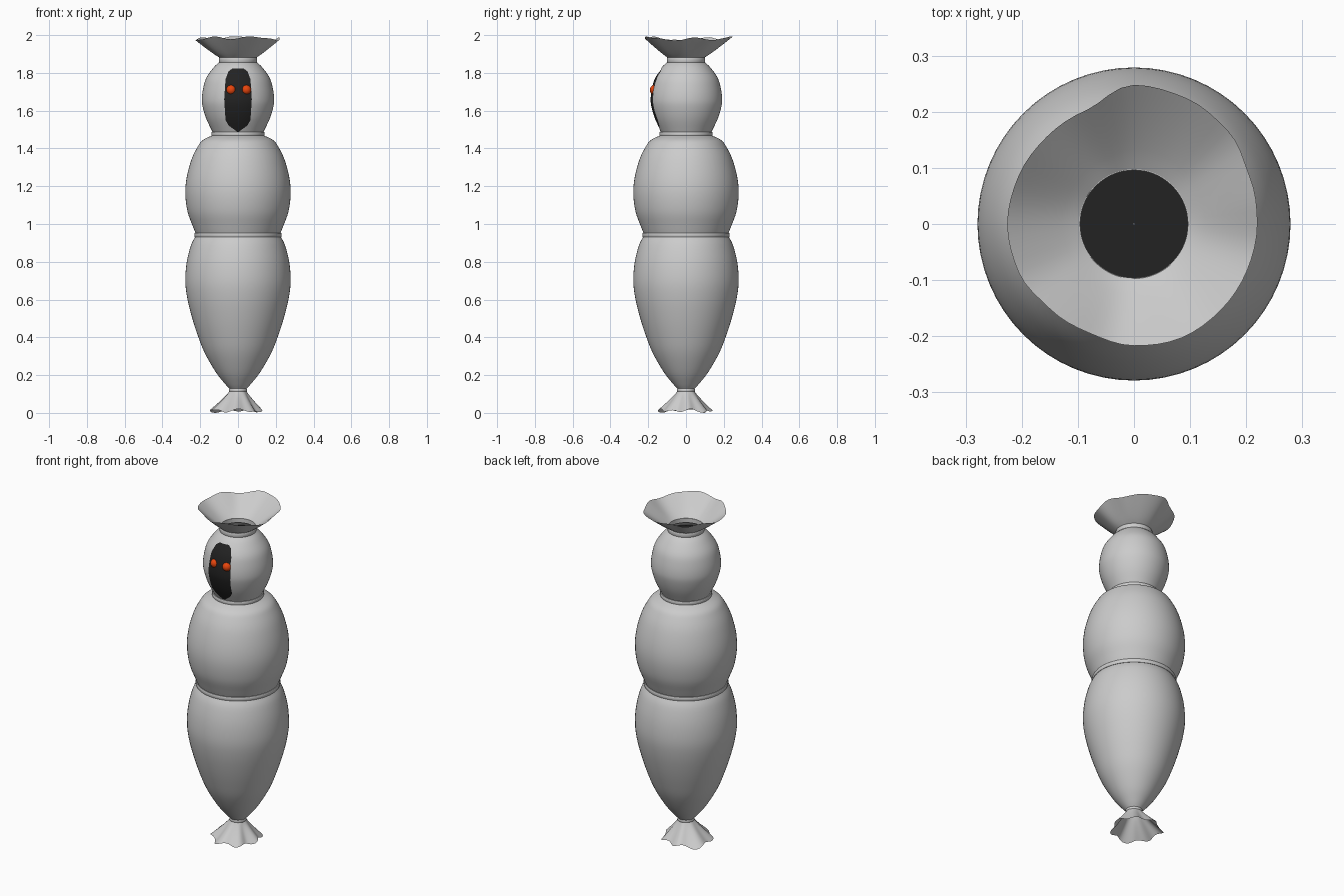
import bpy, bmesh
from math import sin, cos, pi, tau
from mathutils import Vector

if "Cube" in bpy.data.objects:
    bpy.data.objects.remove(bpy.data.objects["Cube"])

SEG = 64


def material(name, color):
    m = bpy.data.materials.new(name)
    m.diffuse_color = (*color, 1)
    m.use_nodes = True
    m.node_tree.nodes["Principled BSDF"].inputs["Base Color"].default_value = m.diffuse_color
    return m


dark = material("shadow", (0.016, 0.016, 0.016))
glow = material("eye_red", (0.8, 0.06, 0.004))


def smooth_path(pts, steps=5):
    """Catmull-Rom through (radius, z) points."""
    p = [Vector(q) for q in pts]
    p = [2 * p[0] - p[1]] + p + [2 * p[-1] - p[-2]]
    out = []
    for a, b, c, d in zip(p, p[1:], p[2:], p[3:]):
        for i in range(steps):
            t = i / steps
            out.append(0.5 * (2 * b + (c - a) * t + (2 * a - 5 * b + 4 * c - d) * t * t
                              + (3 * b - a - 3 * c + d) * t ** 3))
    return out + [p[-2]]


def lathe(rows, closed=False):
    """bmesh from rows of (r, z), or of functions angle -> (r, z)."""
    bm = bmesh.new()
    rings = []
    for row in rows:
        ring = []
        for i in range(SEG):
            a = tau * i / SEG
            r, z = row(a) if callable(row) else row
            ring.append(bm.verts.new((r * cos(a), r * sin(a), z)))
        rings.append(ring)
    pairs = list(zip(rings, rings[1:]))
    if closed:
        pairs.append((rings[-1], rings[0]))
    for lo, hi in pairs:
        for i in range(SEG):
            j = (i + 1) % SEG
            bm.faces.new((lo[i], lo[j], hi[j], hi[i]))
    return bm


def finish(name, bm, mat=None, angle=40):
    me = bpy.data.meshes.new(name)
    bm.to_mesh(me)
    bm.free()
    ob = bpy.data.objects.new(name, me)
    bpy.context.collection.objects.link(ob)
    if mat:
        me.materials.append(mat)
    bpy.ops.object.select_all(action='DESELECT')
    ob.select_set(True)
    bpy.context.view_layer.objects.active = ob
    bpy.ops.object.shade_smooth_by_angle(angle=angle * pi / 180)
    return ob


# Wrapped legs and torso
finish("lower_wrap", lathe(smooth_path([(.042, .125), (.07, .155), (.117, .215), (.175, .315), (.213, .41),
                                        (.245, .51), (.269, .61), (.279, .7), (.271, .8), (.248, .89),
                                        (.222, .94)], 4)))
finish("upper_wrap", lathe(smooth_path([(.222, .945), (.24, .99), (.267, 1.065), (.279, 1.16), (.271, 1.25),
                                        (.245, 1.345), (.213, 1.41), (.185, 1.445), (.13, 1.472)], 4)))

# Hood with a face opening cut through the front
bm = lathe(smooth_path([(.132, 1.482), (.167, 1.555), (.187, 1.62), (.191, 1.665), (.184, 1.72),
                        (.167, 1.775), (.128, 1.83), (.097, 1.858)], 4))
opening = [(0, 1.485), (.05, 1.522), (.066, 1.55), (.073, 1.66), (.066, 1.767), (.05, 1.808), (.03, 1.823)]
opening += [(-x, z) for x, z in reversed(opening[1:])]
sides = [((x0, z0), (z1 - z0, x0 - x1))
         for (x0, z0), (x1, z1) in zip(opening, opening[1:] + opening[:1])]


def inside(f):
    c = f.calc_center_median()
    return c.y < 0 and all((c.x - p[0]) * n[0] + (c.z - p[1]) * n[1] < 0 for p, n in sides)


for p, n in sides:
    front = [f for f in bm.faces if f.calc_center_median().y < -.05 and abs(f.calc_center_median().x) < .11]
    geom = front + list({e for f in front for e in f.edges}) + list({v for f in front for v in f.verts})
    bmesh.ops.bisect_plane(bm, geom=geom, dist=1e-5, plane_co=(p[0], 0, p[1]), plane_no=(n[0], 0, n[1]))
bmesh.ops.delete(bm, geom=[f for f in bm.faces if inside(f)], context='FACES')
finish("hood", bm)

# Dark head inside the hood, with a flat top seen down the neck
finish("inner_head", lathe(smooth_path([(.128, 1.482), (.163, 1.555), (.183, 1.62), (.187, 1.665),
                                        (.18, 1.72), (.162, 1.775), (.123, 1.829)]) + [(.001, 1.831)]), dark)

# Glowing eyes
for name, x in (("eye_left", -.036), ("eye_right", .044)):
    bm = bmesh.new()
    bmesh.ops.create_uvsphere(bm, u_segments=24, v_segments=12, radius=.026)
    bmesh.ops.translate(bm, verts=bm.verts, vec=(x, -.166, 1.71))
    finish(name, bm, glow)

# Tie bands
for name, r, z, h in (("ankle_band", .047, .12, .008), ("waist_band", .231, .942, .011),
                      ("neck_band", .141, 1.476, .011), ("crown_band", .101, 1.868, .013)):
    w = .005 if name == "crown_band" else .009
    finish(name, lathe([(r - w, z - h), (r - .002, z - h), (r, z - h * .6), (r, z + h * .6),
                        (r - .002, z + h), (r - w, z + h)], closed=True))

# Ruffled cloth at the crown; rim radii sampled evenly around the circle
rim = [.22, .223, .236, .243, .248, .22, .22, .223, .226, .223, .213, .21, .217, .22, .218, .218]


def rim_radius(a):
    t = a / tau * len(rim)
    i = int(t)
    f = t - i
    f = f * f * (3 - 2 * f)
    return rim[i % 16] * (1 - f) + rim[(i + 1) % 16] * f


def crown(t):
    def row(a):
        r = .096 + (rim_radius(a) - .096) * t
        top = 1.977 + .011 * sin(a) ** 2 + .006 * sin(5 * a + .6) + .004 * sin(8 * a)
        return r, 1.88 + (top - 1.88) * t ** 1.1
    return row


finish("crown_ruffle", lathe([crown(i / 8) for i in range(9)]), angle=60)


# Ruffled cloth at the feet
def foot(t):
    def row(a):
        edge = .134 + .011 * cos(7 * a + .4) - .015 * cos(a) + .006 * sin(3 * a)
        low = .011 + .007 * sin(7 * a) + .004 * sin(4 * a + 1)
        return .042 + (edge - .042) * t ** 1.15, .12 + (low - .12) * t
    return row


finish("foot_ruffle", lathe([foot(1 - i / 8) for i in range(9)]), angle=60)
